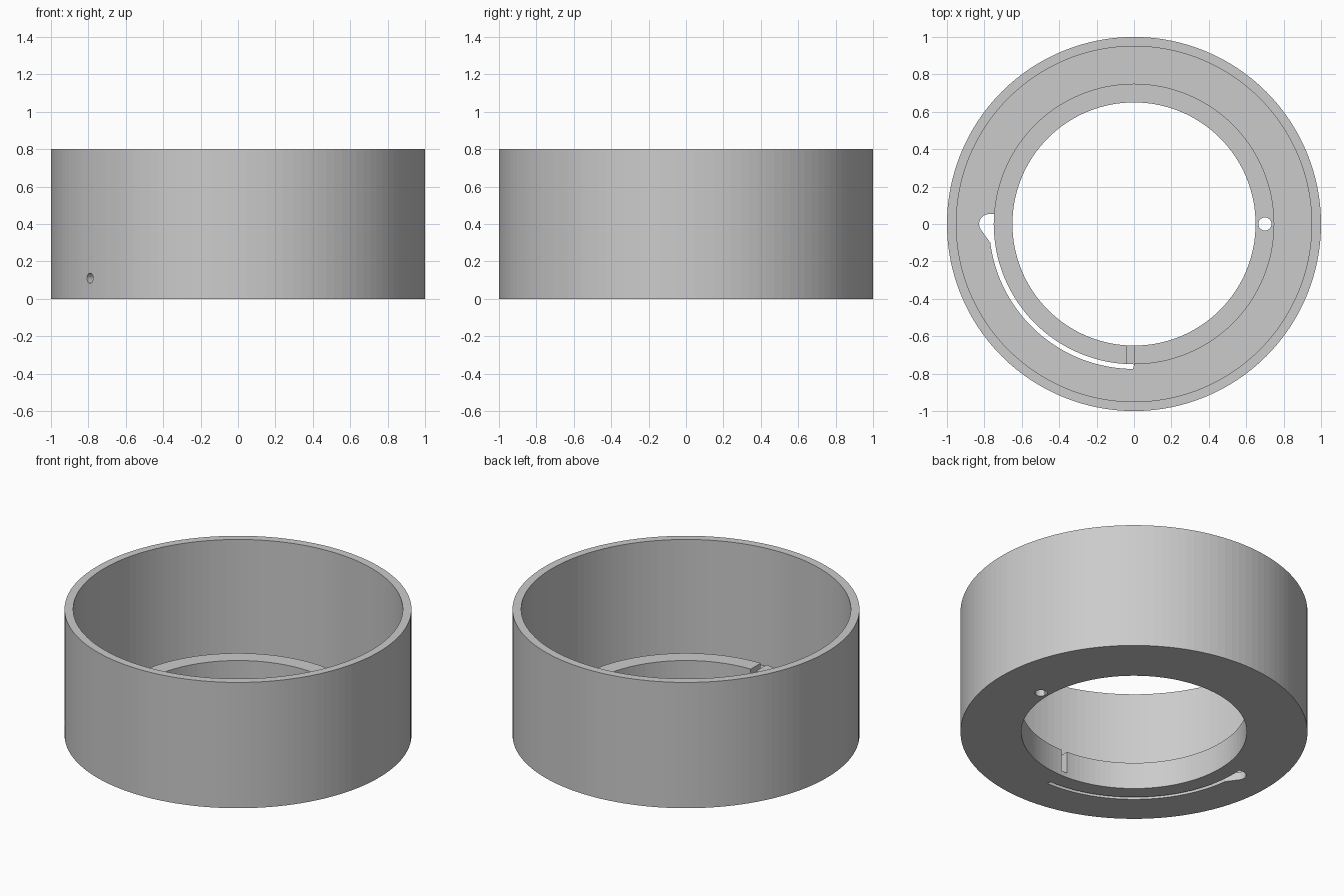
import bpy, bmesh
from math import sin, cos, pi, radians
from mathutils import Matrix

if "Cube" in bpy.data.objects:
    bpy.data.objects.remove(bpy.data.objects["Cube"])

SEGMENTS = 128
WALL_R, COLLAR_R, BORE_R = 0.95, 0.75, 0.65
HEIGHT, FLOOR, COLLAR_TOP = 0.8, 0.05, 0.17

grey = bpy.data.materials.new("light_grey")
grey.use_nodes = True
grey.diffuse_color = (0.6, 0.6, 0.6, 1)
grey.node_tree.nodes["Principled BSDF"].inputs["Base Color"].default_value = (0.6, 0.6, 0.6, 1)


def finish(bm, name):
    bmesh.ops.recalc_face_normals(bm, faces=bm.faces)
    mesh = bpy.data.meshes.new(name)
    bm.to_mesh(mesh)
    bm.free()
    mesh.materials.append(grey)
    obj = bpy.data.objects.new(name, mesh)
    bpy.context.collection.objects.link(obj)
    return obj


def lathe(name, profile):
    """Turn a closed (radius, height) profile about the z axis."""
    bm = bmesh.new()
    rings = []
    for i in range(SEGMENTS):
        a = 2 * pi * i / SEGMENTS
        rings.append([bm.verts.new((r * cos(a), r * sin(a), z)) for r, z in profile])
    n = len(profile)
    for i, ring in enumerate(rings):
        after = rings[(i + 1) % SEGMENTS]
        for j in range(n):
            k = (j + 1) % n
            bm.faces.new((ring[j], after[j], after[k], ring[k]))
    return finish(bm, name)


def prism(name, outline, low, high):
    """Extrude a flat outline between two heights."""
    bm = bmesh.new()
    face = bm.faces.new([bm.verts.new((x, y, low)) for x, y in outline])
    top = bmesh.ops.extrude_face_region(bm, geom=[face])["geom"]
    bmesh.ops.translate(bm, vec=(0, 0, high - low),
                        verts=[v for v in top if isinstance(v, bmesh.types.BMVert)])
    return finish(bm, name)


def arc(radius, start, end, steps, cx=0, cy=0):
    angles = [radians(start + (end - start) * i / steps) for i in range(steps + 1)]
    return [(cx + radius * cos(a), cy + radius * sin(a)) for a in angles]


def cut(target, cutter):
    cutter.hide_render = True
    mod = target.modifiers.new("cut", "BOOLEAN")
    mod.operation = "DIFFERENCE"
    mod.solver = "EXACT"
    mod.object = cutter
    bpy.context.view_layer.objects.active = target
    bpy.ops.object.modifier_apply(modifier=mod.name)
    bpy.data.objects.remove(cutter)


# Outer cup: thin wall and floor
cup = lathe("outer_cup", [(COLLAR_R, 0), (1, 0), (1, HEIGHT), (WALL_R, HEIGHT),
                          (WALL_R, FLOOR), (COLLAR_R, FLOOR)])

# Raised collar around the central bore
collar = lathe("inner_collar", [(BORE_R, 0), (COLLAR_R, 0),
                                (COLLAR_R, COLLAR_TOP), (BORE_R, COLLAR_TOP)])

# Curved slot through the floor, widening into a keyhole end
slot = [(-0.72, 0.053)] + arc(0.053, 90, 210, 12, cx=-0.775)
slot += arc(0.775, 187.4, 270, 32) + arc(0.72, 270, 187.4, 32)
cut(cup, prism("slot_cutter", slot, -0.1, 0.3))

# Small radial hole through the side wall
bm = bmesh.new()
bmesh.ops.create_cone(bm, cap_ends=True, segments=24, radius1=0.027, radius2=0.027, depth=0.3)
angle = radians(217.7)
bmesh.ops.transform(bm, verts=bm.verts,
                    matrix=Matrix.Translation((cos(angle), sin(angle), 0.11))
                    @ Matrix.Rotation(angle, 4, "Z") @ Matrix.Rotation(pi / 2, 4, "Y"))
cut(cup, finish(bm, "side_hole_cutter"))

# Pin hole and notch in the collar
cut(collar, prism("pin_hole_cutter", arc(0.035, 0, 345, 23, cx=0.7), -0.1, 0.3))
notch = [(-0.04, -0.8), (0, -0.8), (0, -0.6), (-0.04, -0.6)]
cut(collar, prism("notch_cutter", notch, 0.03, 0.3))
